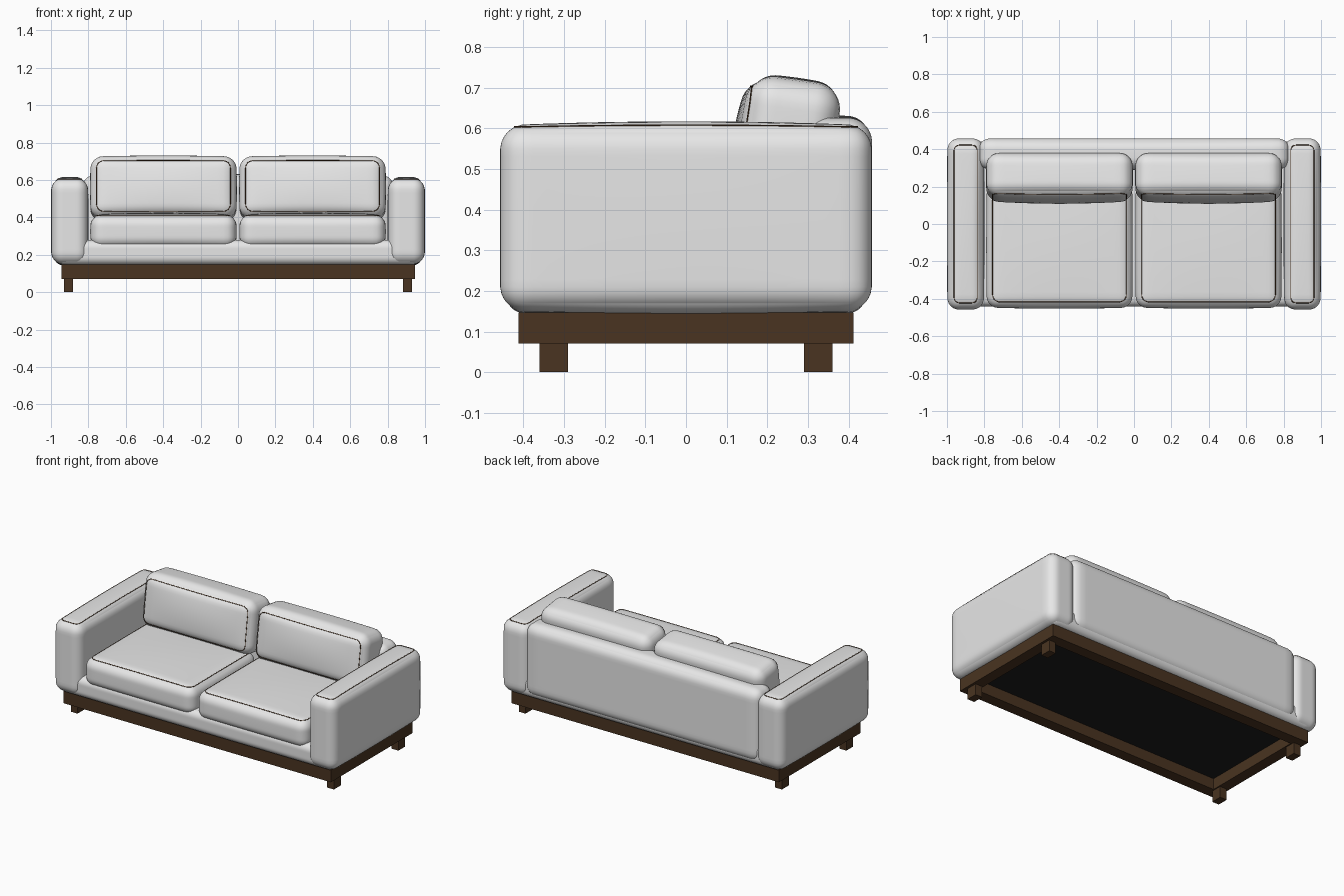
import bpy, bmesh, math
from mathutils import Vector, Matrix

if "Cube" in bpy.data.objects:
    bpy.data.objects.remove(bpy.data.objects["Cube"])


def material(name, rgb):
    m = bpy.data.materials.new(name)
    m.diffuse_color = (*rgb, 1)
    m.use_nodes = True
    m.node_tree.nodes["Principled BSDF"].inputs["Base Color"].default_value = m.diffuse_color
    return m


FABRIC = material("light grey fabric", (0.81, 0.81, 0.81))
WOOD = material("dark walnut", (0.068, 0.034, 0.015))
BLACK = material("black lining", (0.013, 0.013, 0.013))


def add(name, data, mat, matrix):
    ob = bpy.data.objects.new(name, data)
    bpy.context.collection.objects.link(ob)
    data.materials.append(mat)
    ob.matrix_world = matrix
    return ob


def surface(p, half, r, puff):
    """Move a point on a box onto the rounded, puffed-up box (flat at the back)."""
    inner = Vector(max(-(h - r), min(h - r, c)) for c, h in zip(p, half))
    q = inner + (p - inner).normalized() * r
    u = [1 - min(1, (c / h) ** 2) for c, h in zip(p, half)]
    for i in range(3):
        if i == 1 and p[1] > 0:
            continue
        w = u[(i + 1) % 3] * u[(i + 2) % 3]
        q[i] += puff[i] * w * p[i] / half[i]
    return q


def soft_box(name, lo, hi, r, puff=(0, 0, 0), tilt=0, seam=None):
    """Upholstered block; seam = (axis, sign, inset, radius) adds a piping loop."""
    lo, hi = Vector(lo), Vector(hi)
    half = (hi - lo) / 2
    matrix = Matrix.Translation((lo + hi) / 2) @ Matrix.Rotation(tilt, 4, 'X')
    bm = bmesh.new()
    bmesh.ops.create_cube(bm, size=2)
    bmesh.ops.subdivide_edges(bm, edges=bm.edges[:], cuts=25, use_grid_fill=True)
    for v in bm.verts:
        p = Vector(h * math.sin(math.pi / 2 * c) for c, h in zip(v.co, half))
        v.co = surface(p, half, r, puff)
    for f in bm.faces:
        f.smooth = True
    me = bpy.data.meshes.new(name)
    bm.to_mesh(me)
    bm.free()
    add(name, me, FABRIC, matrix)
    if seam:
        axis, sign, inset, rad = seam
        a, b = [i for i in range(3) if i != axis]
        corners = []
        for k, (sa, sb) in enumerate([(1, 1), (-1, 1), (-1, -1), (1, -1)]):
            for j in range(7):
                t = math.pi / 2 * (k + j / 6)
                corners.append((sa * (half[a] - inset - rad) + rad * math.cos(t),
                                sb * (half[b] - inset - rad) + rad * math.sin(t)))
        pts = []
        for k, c in enumerate(corners):
            d = corners[(k + 1) % len(corners)]
            n = 12 if k % 7 == 6 else 1
            for j in range(n):
                p = Vector((0, 0, 0))
                p[axis] = sign * half[axis]
                p[a] = c[0] + (d[0] - c[0]) * j / n
                p[b] = c[1] + (d[1] - c[1]) * j / n
                pts.append(surface(p, half, r, puff))
        cu = bpy.data.curves.new(name + "_piping", 'CURVE')
        cu.dimensions = '3D'
        cu.bevel_depth = 0.0022
        cu.bevel_resolution = 1
        sp = cu.splines.new('POLY')
        sp.points.add(len(pts) - 1)
        for q, p in zip(sp.points, pts):
            q.co = (*p, 1)
        sp.use_cyclic_u = True
        add(name + "_piping", cu, WOOD, matrix)


def box(name, lo, hi, mat):
    lo, hi = Vector(lo), Vector(hi)
    bm = bmesh.new()
    bmesh.ops.create_cube(bm, size=1)
    bmesh.ops.scale(bm, vec=hi - lo, verts=bm.verts)
    me = bpy.data.meshes.new(name)
    bm.to_mesh(me)
    bm.free()
    add(name, me, mat, Matrix.Translation((lo + hi) / 2))


# wooden plinth frame, lining and legs
for s, side in ((-1, "front"), (1, "back")):
    y = sorted((s * 0.34, s * 0.412))
    box(side + "_rail", (-0.945, y[0], 0.07), (0.945, y[1], 0.147), WOOD)
for s, side in ((-1, "left"), (1, "right")):
    x = sorted((s * 0.875, s * 0.945))
    box(side + "_rail", (x[0], -0.34, 0.07), (x[1], 0.34, 0.147), WOOD)
    for t, end in ((-1, "front"), (1, "back")):
        x = sorted((s * 0.882, s * 0.93))
        y = sorted((t * 0.29, t * 0.36))
        box(f"{end}_{side}_leg", (x[0], y[0], 0), (x[1], y[1], 0.072), WOOD)
box("underside_lining", (-0.88, -0.345, 0.14), (0.88, 0.345, 0.15), BLACK)

# upholstered body
soft_box("base", (-0.97, -0.442, 0.145), (0.97, 0.442, 0.28), 0.045)
soft_box("backrest", (-0.83, 0.29, 0.165), (0.83, 0.458, 0.625), 0.06, (0, 0, 0.006))

# arms and cushions on both sides
for s, side in ((-1, "left"), (1, "right")):
    x = sorted((s * 0.803, s * 0.997))
    soft_box(side + "_arm", (x[0], -0.457, 0.152), (x[1], 0.457, 0.607), 0.06,
             (0.004, 0, 0.01), seam=(2, 1, 0.033, 0.03))
    x = sorted((s * 0.01, s * 0.787))
    soft_box(side + "_seat_cushion", (x[0], -0.448, 0.235), (x[1], 0.22, 0.415), 0.06,
             (0.003, 0.004, 0.01), seam=(2, 1, 0.027, 0.045))
    soft_box(side + "_back_cushion", (x[0], 0.135, 0.385), (x[1], 0.365, 0.72), 0.065,
             (0.004, 0.022, 0.006), tilt=-0.14, seam=(1, -1, 0.025, 0.045))
